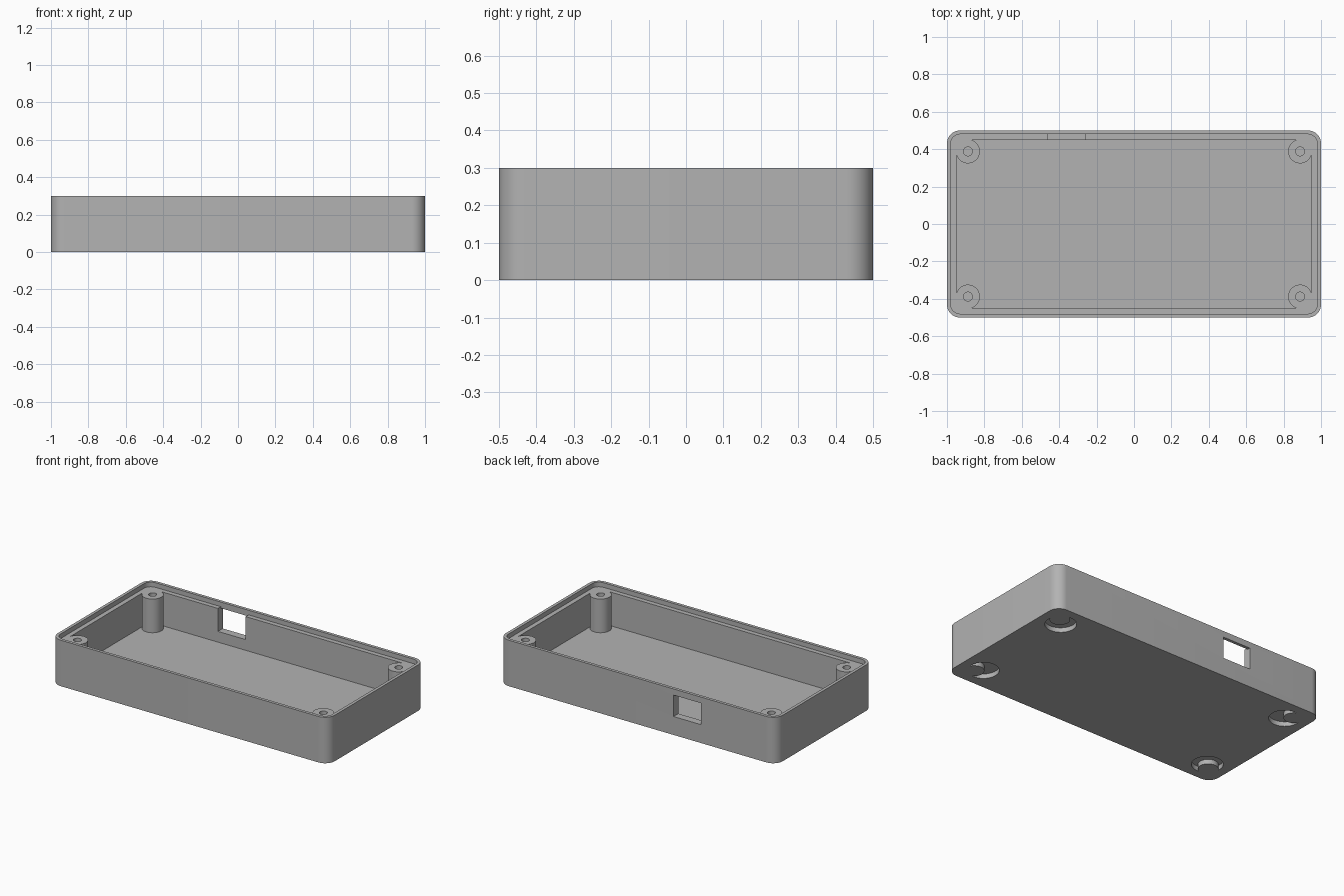
import bpy, bmesh
from math import sin, cos, pi

if "Cube" in bpy.data.objects:
    bpy.data.objects.remove(bpy.data.objects["Cube"], do_unlink=True)

grey = bpy.data.materials.new("mid grey")
grey.use_nodes = True
grey.diffuse_color = (0.45, 0.45, 0.45, 1)
grey.node_tree.nodes["Principled BSDF"].inputs["Base Color"].default_value = grey.diffuse_color


def prism(name, outline, z0, z1):
    """Extrude a closed counter-clockwise outline from z0 to z1."""
    bm = bmesh.new()
    base = bm.faces.new([bm.verts.new((x, y, z0)) for x, y in outline])
    top = bmesh.ops.extrude_face_region(bm, geom=[base])["geom"]
    bmesh.ops.translate(bm, vec=(0, 0, z1 - z0),
                        verts=[v for v in top if isinstance(v, bmesh.types.BMVert)])
    if base.is_valid is False or len(bm.faces) < len(outline) + 2:
        bm.faces.new([v for v in bm.verts if v.co.z == z0])
    bmesh.ops.recalc_face_normals(bm, faces=bm.faces)
    mesh = bpy.data.meshes.new(name)
    bm.to_mesh(mesh)
    bm.free()
    mesh.materials.append(grey)
    obj = bpy.data.objects.new(name, mesh)
    bpy.context.collection.objects.link(obj)
    return obj


def circle(x, y, r, n=48):
    return [(x + r * cos(2 * pi * i / n), y + r * sin(2 * pi * i / n)) for i in range(n)]


def rounded_rect(hx, hy, r, steps=12):
    pts = []
    for q, (sx, sy) in enumerate([(1, 1), (-1, 1), (-1, -1), (1, -1)]):
        for i in range(steps + 1):
            a = (q + i / steps) * pi / 2
            pts.append((sx * (hx - r) + r * cos(a), sy * (hy - r) + r * sin(a)))
    return pts


def rect(x0, x1, y0, y1):
    return [(x0, y0), (x1, y0), (x1, y1), (x0, y1)]


def cut(target, cutter):
    """Subtract the cutter from the target and discard the cutter."""
    mod = target.modifiers.new("cut", 'BOOLEAN')
    mod.operation = 'DIFFERENCE'
    mod.solver = 'EXACT'
    mod.object = cutter
    bpy.context.view_layer.objects.active = target
    bpy.ops.object.modifier_apply(modifier=mod.name)
    bpy.data.objects.remove(cutter, do_unlink=True)


H, FLOOR, LEDGE = 0.3, 0.05, 0.27
OVER = H + 0.02
POST_X, POST_Y, POST_R = 0.888, 0.388, 0.064
corners = [(sx, sy) for sx in (-1, 1) for sy in (-1, 1)]

# Outer body
case = prism("enclosure_base", rounded_rect(1, 0.5, 0.07), 0, H)

# Main cavity, leaving a screw post standing in each corner
cavity = prism("cavity_cutter", rounded_rect(0.95, 0.45, 0.06), FLOOR, OVER)
for sx, sy in corners:
    cut(cavity, prism("post_space", circle(sx * POST_X, sy * POST_Y, POST_R), 0, OVER + 0.1))
cut(case, cavity)

# Stepped lip for the lid, level with the post tops
cut(case, prism("lip_cutter", rounded_rect(0.98, 0.48, 0.05), LEDGE, OVER + 0.01))

for sx, sy in corners:
    # Blind screw hole in the post
    cut(case, prism("screw_cutter", circle(sx * POST_X, sy * POST_Y, 0.024, 32), 0.06, OVER))
    # Crescent recess underneath, wrapping the post
    recess = prism("recess_cutter", circle(sx * 0.85, sy * 0.35, 0.093), -0.02, 0.03)
    cut(recess, prism("post_core", circle(sx * POST_X, sy * POST_Y, 0.06), -0.05, 0.06))
    cut(case, recess)

# Port in the back wall, with the ledge cleared above it
cut(case, prism("port_cutter", rect(-0.46, -0.26, 0.42, 0.53), 0.12, 0.26))
cut(case, prism("port_clearance_cutter", rect(-0.46, -0.26, 0.42, 0.48), 0.12, OVER))

# Smooth the curved walls, keep edges crisp
bpy.ops.object.select_all(action='DESELECT')
case.select_set(True)
bpy.context.view_layer.objects.active = case
bpy.ops.object.shade_smooth_by_angle(angle=pi / 6)
